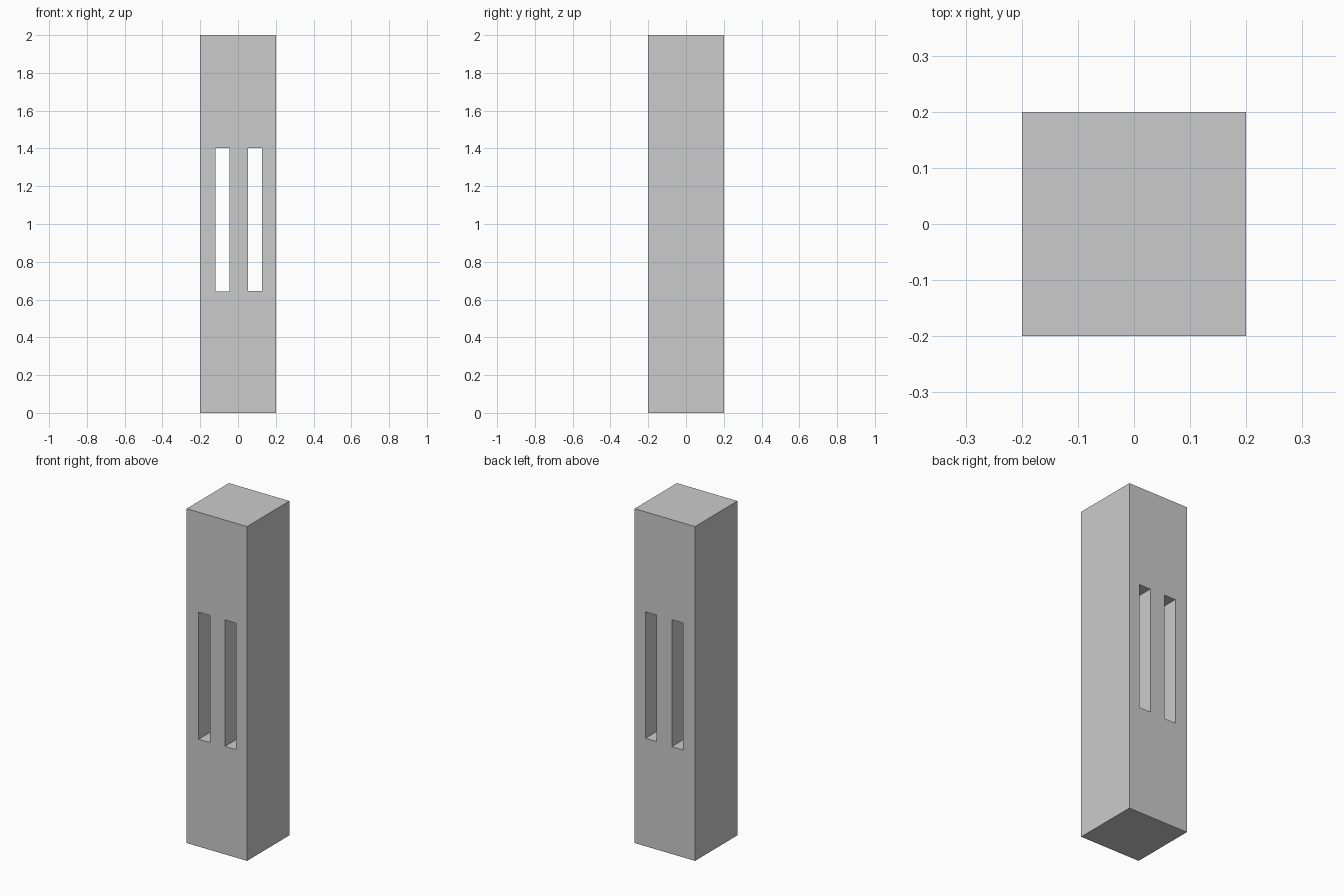
import bpy

if "Cube" in bpy.data.objects:
    bpy.data.objects.remove(bpy.data.objects["Cube"])


def box(name, x, y, z):
    """Box spanning the given (min, max) ranges."""
    spans = (x, y, z)
    bpy.ops.mesh.primitive_cube_add(size=1, location=[(a + b) / 2 for a, b in spans])
    obj = bpy.context.object
    obj.name = name
    obj.scale = [b - a for a, b in spans]
    bpy.ops.object.transform_apply(location=True, rotation=False, scale=True)
    return obj


# Square pillar
pillar = box("pillar", (-0.2, 0.2), (-0.2, 0.2), (0, 2))

# Two tall slots cut right through from front to back
slots = {"left": ((-0.12, -0.046), 0.642), "right": ((0.054, 0.128), 0.646)}
for side, (x_range, bottom) in slots.items():
    cutter = box(side + "_slot_cutter", x_range, (-0.3, 0.3), (bottom, 1.402))
    cutter.hide_render = True
    cut = pillar.modifiers.new(side + "_slot", 'BOOLEAN')
    cut.operation = 'DIFFERENCE'
    cut.solver = 'EXACT'
    cut.object = cutter
    bpy.context.view_layer.objects.active = pillar
    bpy.ops.object.modifier_apply(modifier=cut.name)
    bpy.data.objects.remove(cutter)
